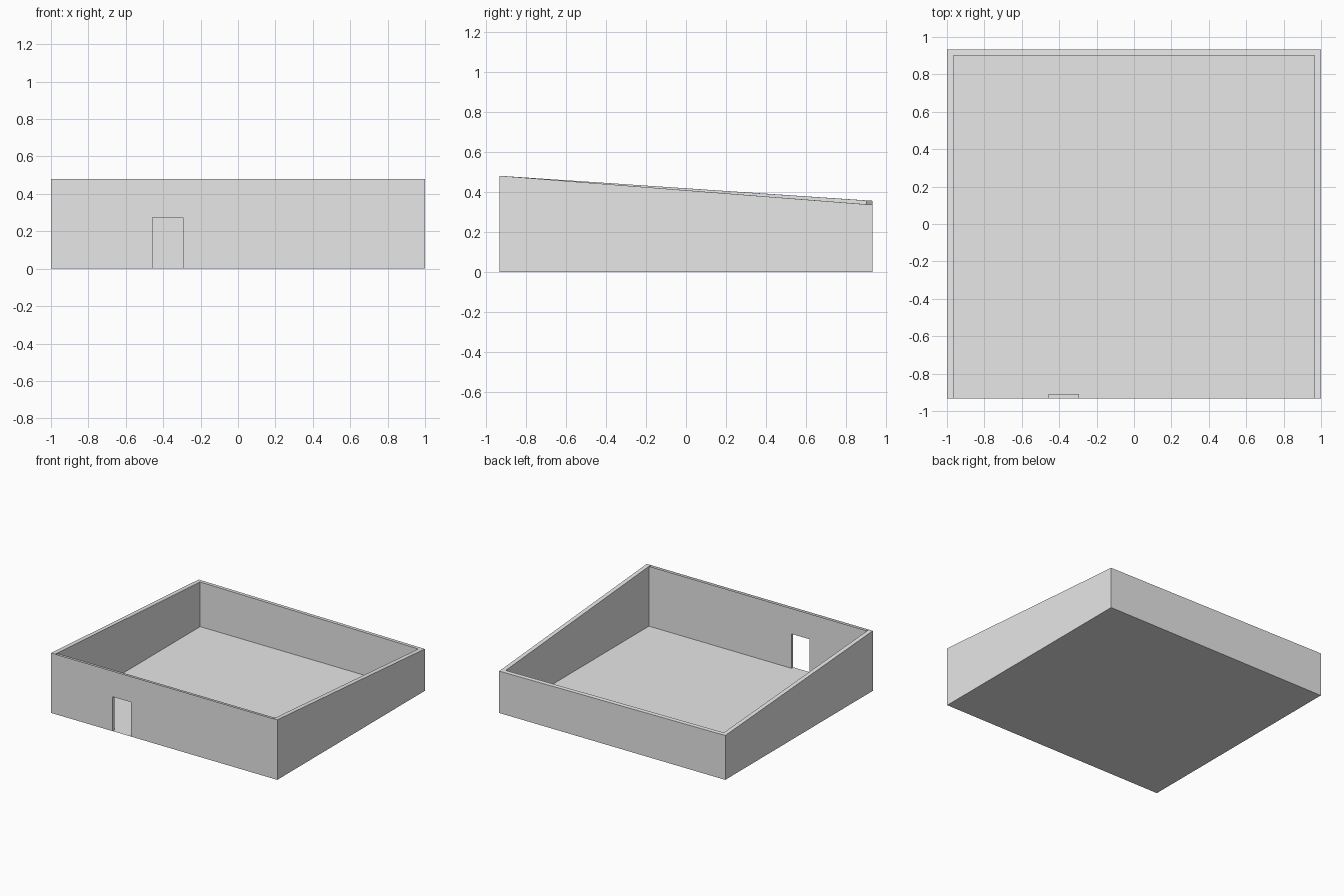
import bpy
import bmesh

cube = bpy.data.objects.get("Cube")
if cube:
    bpy.data.objects.remove(cube, do_unlink=True)

W, D = 1.0, 0.932                   # half width and half depth of the room
IN_W, IN_D = 0.965, 0.90            # inner faces of the side and back walls
GAP = 0.022                         # spacing of the two front wall skins
DOOR_L, DOOR_R, DOOR_H = -0.457, -0.295, 0.275

grey = bpy.data.materials.new("plain grey")
grey.use_nodes = True
colour = (0.8, 0.8, 0.8, 1)
grey.diffuse_color = colour
grey.node_tree.nodes["Principled BSDF"].inputs["Base Color"].default_value = colour


def top(x, y):
    """Height of the wall top, falling to the back and slightly to the left."""
    t = (y + D) / (2 * D)
    return 0.48 - t * (0.125 + 0.01 * (x + 1))


def build(name, faces):
    """Make an object from a list of faces, each a list of points."""
    bm = bmesh.new()
    for points in faces:
        bm.faces.new([bm.verts.new(p) for p in points])
    bmesh.ops.remove_doubles(bm, verts=bm.verts, dist=0.0001)
    mesh = bpy.data.meshes.new(name)
    bm.to_mesh(mesh)
    bm.free()
    mesh.materials.append(grey)
    obj = bpy.data.objects.new(name, mesh)
    bpy.context.collection.objects.link(obj)
    return obj


def low(p):
    return (p[0], p[1], 0)


def high(p):
    return (p[0], p[1], top(*p))


# Floor sheet
build("floor", [[(-W, -D, 0), (W, -D, 0), (W, D, 0), (-W, D, 0)]])

# Side and back walls: outer skin, inner skin and sloping cap
outer = [(W, -D), (W, D), (-W, D), (-W, -D)]
inner = [(IN_W, -D), (IN_W, IN_D), (-IN_W, IN_D), (-IN_W, -D)]
faces = []
for a, b, c, d in zip(outer, outer[1:], inner, inner[1:]):
    faces.append([low(a), low(b), high(b), high(a)])
    faces.append([low(d), low(c), high(c), high(d)])
    faces.append([high(a), high(b), high(d), high(c)])
build("side_and_back_walls", faces)


def front_skin(name, y, half, inward):
    """Upright sheet with a doorway, split into left, right and lintel panels."""
    panels = [(-half, DOOR_L, 0), (DOOR_L, DOOR_R, DOOR_H), (DOOR_R, half, 0)]
    faces = []
    for x0, x1, z in panels:
        quad = [(x0, y, z), (x1, y, z), (x1, y, top(x1, y)), (x0, y, top(x0, y))]
        faces.append(quad[::-1] if inward else quad)
    build(name, faces)


# Front wall: two skins with an open top
front_skin("front_wall_outer", -D, W, False)
front_skin("front_wall_inner", -D + GAP, IN_W, True)

# Doorway lining: two jambs and the underside of the lintel
y0, y1 = -D, -D + GAP
build("doorway_lining", [
    [(DOOR_L, y0, 0), (DOOR_L, y1, 0), (DOOR_L, y1, DOOR_H), (DOOR_L, y0, DOOR_H)],
    [(DOOR_R, y1, 0), (DOOR_R, y0, 0), (DOOR_R, y0, DOOR_H), (DOOR_R, y1, DOOR_H)],
    [(DOOR_L, y0, DOOR_H), (DOOR_L, y1, DOOR_H), (DOOR_R, y1, DOOR_H), (DOOR_R, y0, DOOR_H)],
])
